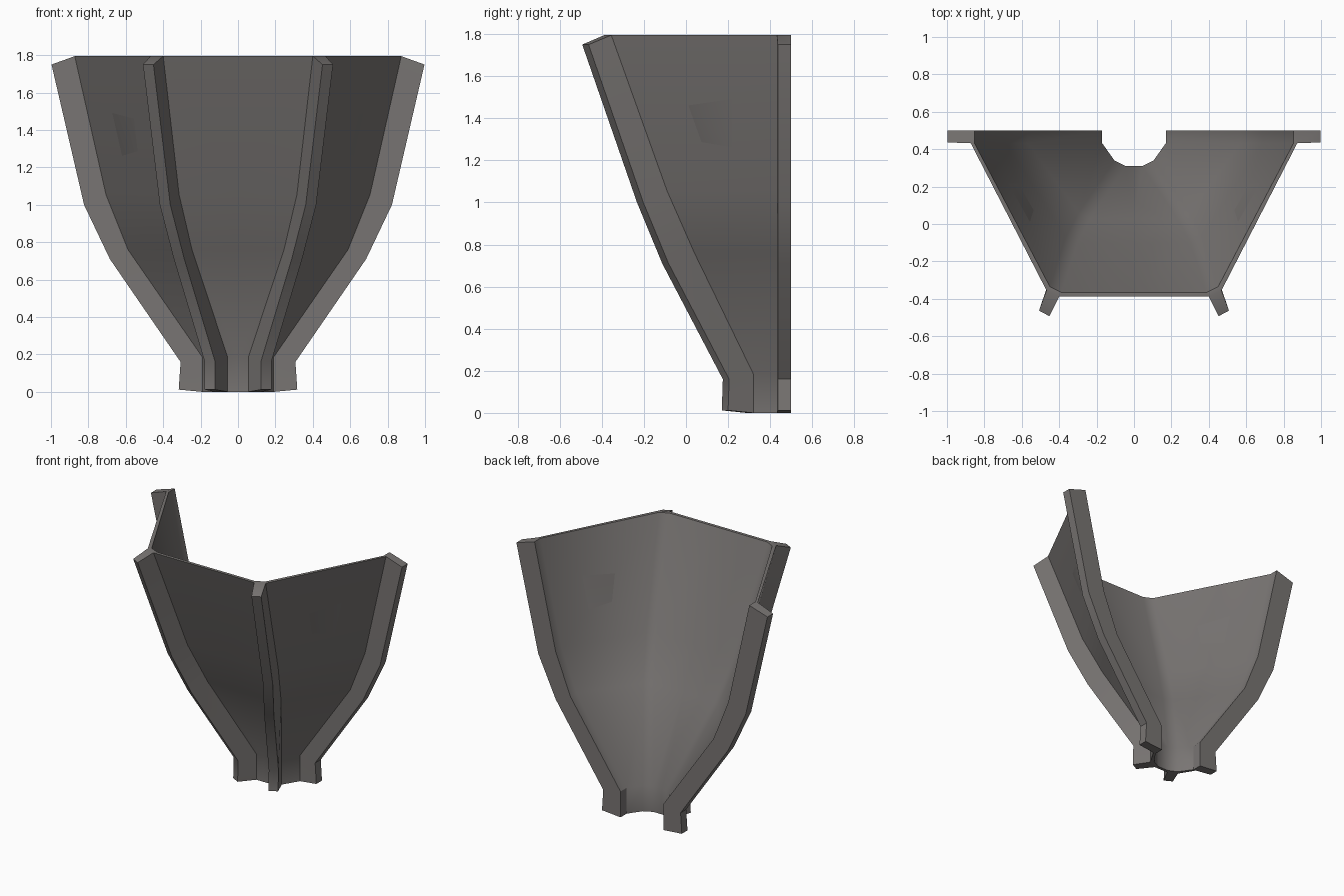
import bpy, bmesh

if "Cube" in bpy.data.objects:
    bpy.data.objects.remove(bpy.data.objects["Cube"])

# Per-level profiles: wall heights, rib-tip heights, and plan positions on the right half
wall_z = [0.0, 0.185, 0.76, 1.055, 1.795]
tip_z = [0.012, 0.16, 0.71, 1.0, 1.75]
back_root_x = [0.19, 0.19, 0.588, 0.706, 0.873]
back_tip_x = [0.317, 0.307, 0.685, 0.823, 0.997]
front_root_x = [0.055, 0.055, 0.246, 0.315, 0.40]
front_root_y = [0.32, 0.32, 0.04, -0.09, -0.355]
front_tip_x = [0.15, 0.15, 0.315, 0.39, 0.48]
front_tip_y = [0.185, 0.19, -0.098, -0.218, -0.478]


def section(i):
    """Half cross-section from the centre of the front wall, around the ribs, back inside."""
    z, t = wall_z[i], tip_z[i]
    x3, y2 = front_root_x[i], front_root_y[i]
    x2, y3 = x3 + 0.068, y2 - 0.033
    xb, xt = back_root_x[i], back_tip_x[i]
    fx, fy = front_tip_x[i], front_tip_y[i]
    return [
        (0, y3, z), (x3, y3, z),                                      # 0-1 front wall
        (fx - 0.028, fy - 0.015, t), (fx + 0.028, fy + 0.015, t),     # 2-3 front rib tip
        (x2, y2, z), (xb, 0.432, z),                                  # 4-5 side wall
        (xt, 0.436, t), (xt, 0.5, t),                                 # 6-7 back rib tip
        (xb - 0.02, 0.5, z), (xb - 0.02, 0.432, z),                   # 8-9 inner seam
        (x2 - 0.018, y2 + 0.02, z), (x3 - 0.012, y3 + 0.022, z),      # 10-11 inner corner
        (0, y3 + 0.022, z)]                                           # 12 inner centre


bm = bmesh.new()
rings = [[bm.verts.new(p) for p in section(i)] for i in range(5)]

# Skin between levels
for lo, hi in zip(rings, rings[1:]):
    for k in range(12):
        bm.faces.new((lo[k], lo[k + 1], hi[k + 1], hi[k]))

# Top and bottom rims with rib ends
for ring in (rings[0], rings[-1]):
    for idx in ((0, 1, 11, 12), (1, 2, 3, 4), (1, 4, 10, 11), (4, 5, 9, 10),
                (5, 6, 7, 8), (5, 8, 9)):
        bm.faces.new([ring[k] for k in idx])

# Mirror to the left half
bmesh.ops.mirror(bm, geom=bm.verts[:] + bm.edges[:] + bm.faces[:], axis='X', merge_dist=0.0005)
bmesh.ops.remove_doubles(bm, verts=bm.verts[:], dist=0.0005)
bmesh.ops.recalc_face_normals(bm, faces=bm.faces[:])

mesh = bpy.data.meshes.new("half_funnel_shell")
bm.to_mesh(mesh)
bm.free()
shell = bpy.data.objects.new("half_funnel_shell", mesh)
bpy.context.collection.objects.link(shell)

mat = bpy.data.materials.new("dark warm grey")
mat.diffuse_color = (0.19, 0.178, 0.172, 1)
mat.use_nodes = True
mat.node_tree.nodes["Principled BSDF"].inputs["Base Color"].default_value = mat.diffuse_color
mesh.materials.append(mat)

bpy.context.view_layer.objects.active = shell
shell.select_set(True)
bpy.ops.object.shade_smooth_by_angle(angle=0.6)
